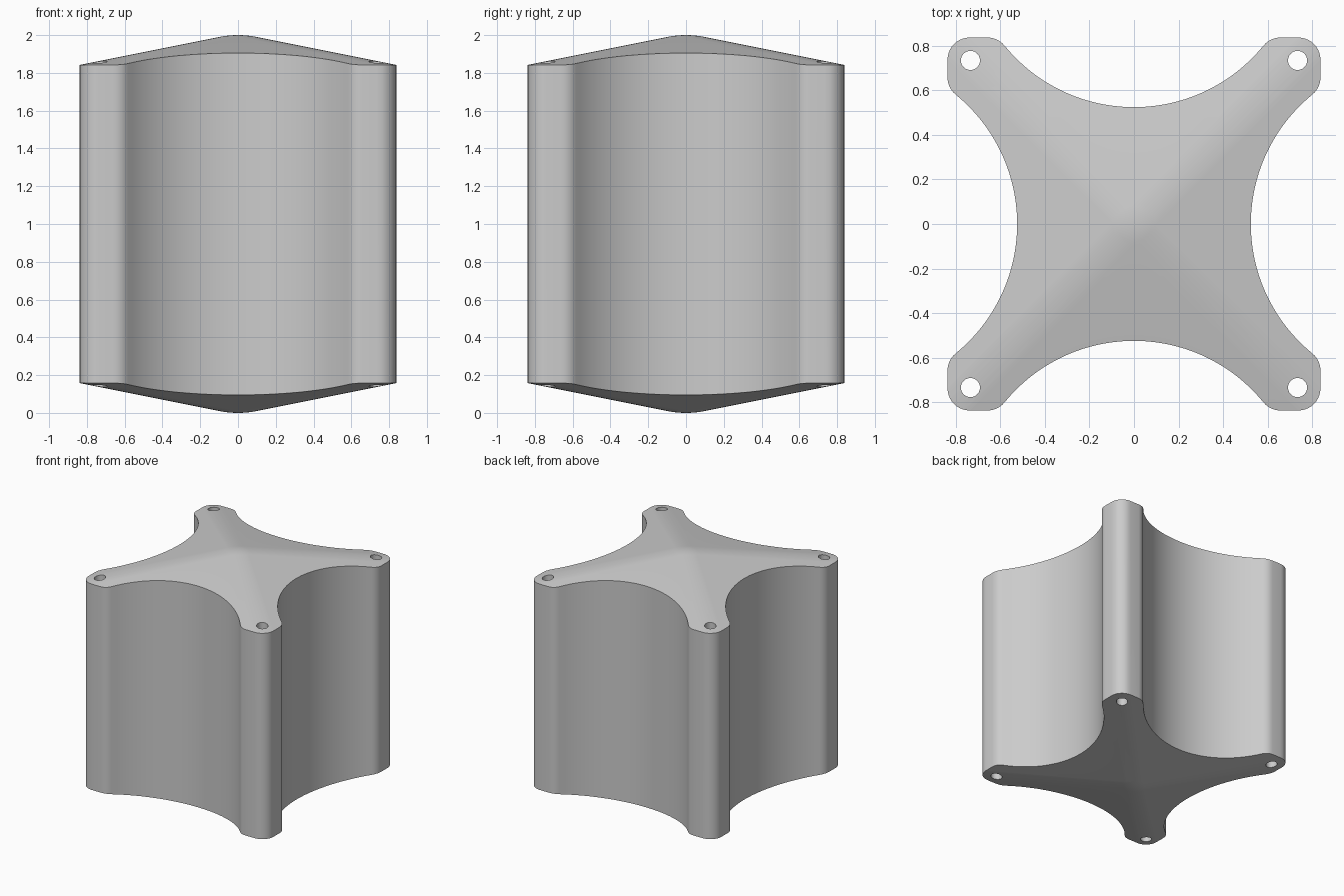
import bpy, bmesh
from math import sin, cos, pi, atan2, sqrt
from mathutils import Vector, Matrix

if "Cube" in bpy.data.objects:
    bpy.data.objects.remove(bpy.data.objects["Cube"])

HALF = 0.838          # half width of the body
FILLET = 0.1          # radius of all vertical roundings
SCOOP = 0.75          # radius of the concave sides
SCOOP_Y = 0.525 + SCOOP
HOLE = 0.043
INSET = HALF - FILLET

grey = bpy.data.materials.new("plain grey")
grey.use_nodes = True
grey.diffuse_color = (0.6, 0.6, 0.6, 1)
grey.node_tree.nodes["Principled BSDF"].inputs["Base Color"].default_value = (0.6, 0.6, 0.6, 1)


def arc(cx, cy, r, a0, a1, n):
    steps = [a0 + (a1 - a0) * i / n for i in range(n + 1)]
    return [Vector((cx + r * cos(a), cy + r * sin(a), 0)) for a in steps]


def make_object(name, bm):
    bmesh.ops.remove_doubles(bm, verts=bm.verts, dist=1e-5)
    bmesh.ops.recalc_face_normals(bm, faces=bm.faces)
    mesh = bpy.data.meshes.new(name)
    bm.to_mesh(mesh)
    bm.free()
    mesh.materials.append(grey)
    obj = bpy.data.objects.new(name, mesh)
    bpy.context.collection.objects.link(obj)
    return obj


def prism(bm, points, z0, z1):
    face = bm.faces.new([bm.verts.new((p.x, p.y, z0)) for p in points])
    out = bmesh.ops.extrude_face_region(bm, geom=[face])
    top = [g for g in out["geom"] if isinstance(g, bmesh.types.BMVert)]
    bmesh.ops.translate(bm, verts=top, vec=(0, 0, z1 - z0))


# Four-armed body outline: rounded arm tip, scooped side, repeated by rotation
fx = sqrt((SCOOP + FILLET) ** 2 - (SCOOP_Y - INSET) ** 2)
tilt = atan2(SCOOP_Y - INSET, fx)
quarter = (arc(INSET, INSET, FILLET, 0, pi / 2, 10)
           + arc(fx, INSET, FILLET, pi / 2, pi - tilt, 6)
           + arc(0, SCOOP_Y, SCOOP, -tilt, tilt - pi, 40)[1:]
           + arc(-fx, INSET, FILLET, tilt, pi / 2, 6)[1:])
outline = [Matrix.Rotation(k * pi / 2, 3, "Z") @ p for k in range(4) for p in quarter]
bm = bmesh.new()
prism(bm, outline, -0.3, 2.3)
body = make_object("scooped_body", bm)

# Pyramid-ended envelope with softened ridges and tips
sizes = [0, 0.02, 0.04, 0.06, 0.08, 0.1, 0.95]
heights = [2 - m * m if m <= 0.1 else 2.01 - 0.2 * m for m in sizes]
levels = list(zip(sizes, heights))
levels += [(m, 2 - z) for m, z in reversed(levels)]
bm = bmesh.new()
rings = []
for m, z in levels:
    r = min(m, 0.1)
    ring = []
    for k in range(4):
        turn = Matrix.Rotation(k * pi / 2, 3, "Z")
        ring += [turn @ p for p in arc(m - r, m - r, r, 0, pi / 2, 6)]
    rings.append([bm.verts.new((p.x, p.y, z)) for p in ring])
for a, b in zip(rings, rings[1:]):
    for i in range(len(a)):
        j = (i + 1) % len(a)
        bm.faces.new((a[i], a[j], b[j], b[i]))
envelope = make_object("end_shape_cutter", bm)

# Bolt holes running through the arm tips
bm = bmesh.new()
for sx in (-1, 1):
    for sy in (-1, 1):
        prism(bm, arc(sx * (INSET - 0.003), sy * (INSET - 0.003), HOLE, 0, 2 * pi, 24)[:-1], -0.5, 2.5)
holes = make_object("hole_cutter", bm)

bpy.context.view_layer.objects.active = body
for cutter, operation in ((envelope, "INTERSECT"), (holes, "DIFFERENCE")):
    mod = body.modifiers.new(operation.lower(), "BOOLEAN")
    mod.operation = operation
    mod.solver = "EXACT"
    mod.object = cutter
    bpy.ops.object.modifier_apply(modifier=mod.name)
for cutter in (envelope, holes):
    bpy.data.objects.remove(cutter)

bpy.ops.object.select_all(action="DESELECT")
body.select_set(True)
bpy.ops.object.shade_smooth_by_angle(angle=pi / 6)
